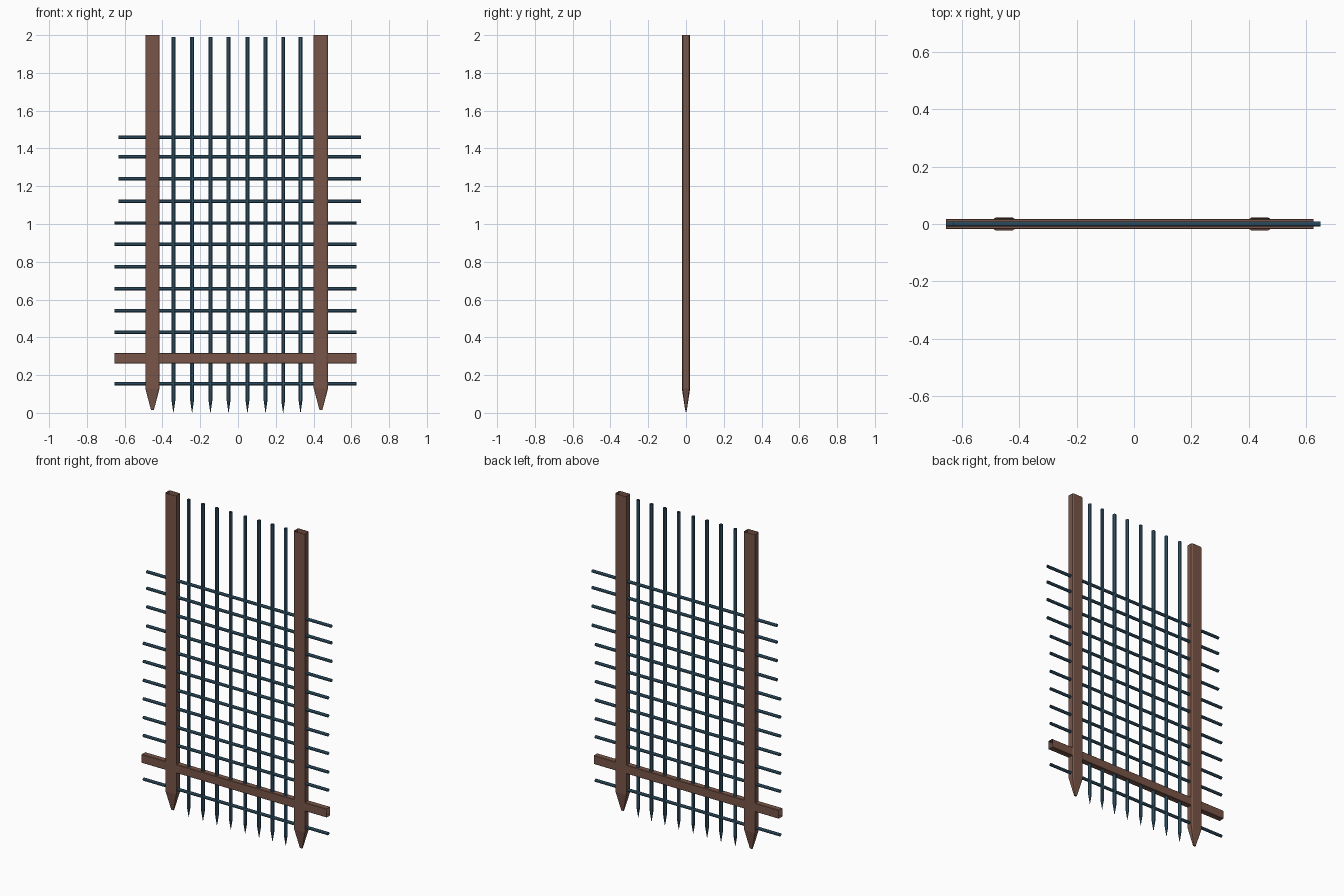
import bpy, bmesh, math
from mathutils import Vector

if "Cube" in bpy.data.objects:
    bpy.data.objects.remove(bpy.data.objects["Cube"], do_unlink=True)


def material(name, color):
    m = bpy.data.materials.new(name)
    m.use_nodes = True
    m.diffuse_color = color
    m.node_tree.nodes["Principled BSDF"].inputs["Base Color"].default_value = color
    return m


wood = material("brown wood", (0.19, 0.092, 0.066, 1))
iron = material("blue iron", (0.04, 0.115, 0.18, 1))


def round_section(radius, sides=8):
    turn = math.tau / sides
    return [(radius * math.cos((i + 0.5) * turn), radius * math.sin((i + 0.5) * turn))
            for i in range(sides)]


def chamfered_section(a, b, ca, cb):
    return [(a, cb - b), (a, b - cb), (a - ca, b), (ca - a, b),
            (-a, b - cb), (-a, cb - b), (ca - a, -b), (a - ca, -b)]


def tube(name, section, rings, origin, axis, mat, close_start=False):
    """Open hollow tube: rings are (distance along axis, scale of section)."""
    bm = bmesh.new()
    loops = []
    for dist, scale in rings:
        loop = []
        for u, v in section:
            u, v = u * scale, v * scale
            p = (u, v, dist) if axis == "Z" else (dist, u, v)
            loop.append(bm.verts.new(Vector(origin) + Vector(p)))
        loops.append(loop)
    n = len(section)
    for low, high in zip(loops, loops[1:]):
        for i in range(n):
            j = (i + 1) % n
            bm.faces.new((low[i], low[j], high[j], high[i]))
    if close_start:
        bm.faces.new(list(reversed(loops[0])))
    mesh = bpy.data.meshes.new(name)
    bm.to_mesh(mesh)
    bm.free()
    mesh.materials.append(mat)
    obj = bpy.data.objects.new(name, mesh)
    bpy.context.collection.objects.link(obj)
    return obj


# Sharpened side posts, open at the top
post = chamfered_section(0.038, 0.022, 0.008, 0.005)
for name, x in (("right_post", -0.453), ("left_post", 0.439)):
    tube(name, post, [(0.015, 0.2), (0.13, 1), (2, 1)], (x, 0, 0), "Z", wood, True)

# Wooden cross beam, open at both ends
beam = chamfered_section(0.018, 0.027, 0.002, 0.002)
tube("cross_beam", beam, [(-0.655, 1), (0.627, 1)], (0, 0, 0.289), "X", wood)

# Pointed upright bars
upright = round_section(0.0108)
for i, x in enumerate((-0.342, -0.243, -0.146, -0.05, 0.05, 0.146, 0.239, 0.331)):
    tube(f"upright_bar_{i + 1}", upright, [(0, 0.06), (0.065, 1), (1.99, 1)],
         (x, 0, 0), "Z", iron, True)

# Level bars: the upper four are shifted sideways
level = round_section(0.0095)
heights = (0.154, 0.427, 0.54, 0.657, 0.773, 0.892, 1.005, 1.12, 1.24, 1.356, 1.46)
for i, z in enumerate(heights):
    shift = 0.023 if z > 1.1 else 0
    tube(f"level_bar_{i + 1}", level, [(-0.655 + shift, 1), (0.627 + shift, 1)],
         (0, 0, z), "X", iron)
